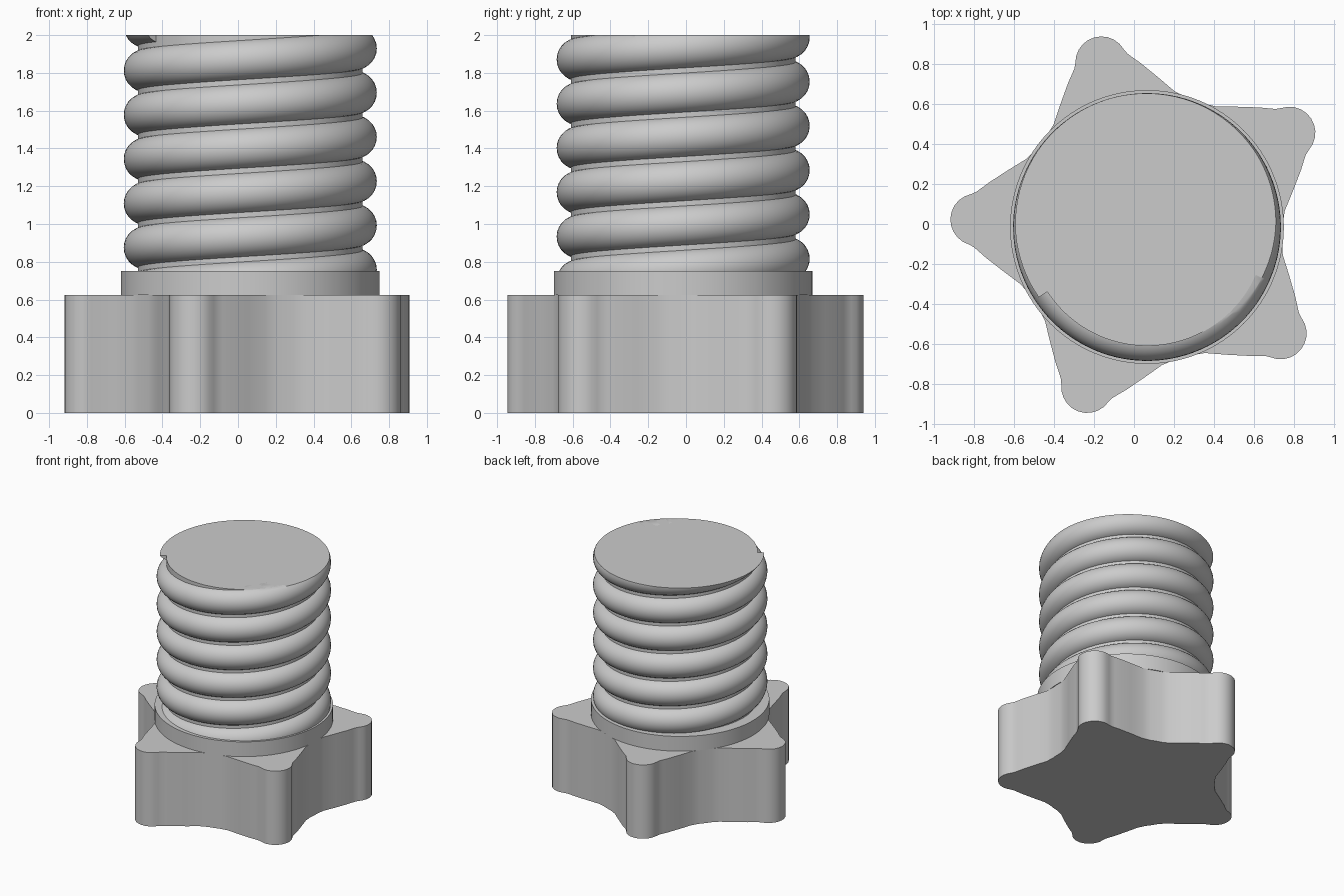
import bpy, bmesh, math
from mathutils import Vector

cube = bpy.data.objects.get("Cube")
if cube:
    bpy.data.objects.remove(cube, do_unlink=True)

CX, CY = 0.065, -0.015      # screw axis
TOP = 2.0
PITCH = 0.2345
BASE_TOP, COLLAR_TOP = 0.625, 0.75

grey = bpy.data.materials.new("plain_grey")
grey.use_nodes = True
colour = (0.6, 0.6, 0.6, 1)
grey.diffuse_color = colour
grey.node_tree.nodes["Principled BSDF"].inputs["Base Color"].default_value = colour


def finish(name, bm, angle=35):
    bmesh.ops.recalc_face_normals(bm, faces=bm.faces)
    mesh = bpy.data.meshes.new(name)
    bm.to_mesh(mesh)
    bm.free()
    mesh.materials.append(grey)
    obj = bpy.data.objects.new(name, mesh)
    obj.location = (CX, CY, 0)
    bpy.context.collection.objects.link(obj)
    bpy.ops.object.select_all(action='DESELECT')
    obj.select_set(True)
    bpy.context.view_layer.objects.active = obj
    bpy.ops.object.shade_smooth_by_angle(angle=math.radians(angle))
    return obj


def prism(name, outline, z0, z1):
    bm = bmesh.new()
    face = bm.faces.new([bm.verts.new((x, y, z0)) for x, y in outline])
    new = bmesh.ops.extrude_face_region(bm, geom=[face])["geom"]
    verts = [g for g in new if isinstance(g, bmesh.types.BMVert)]
    bmesh.ops.translate(bm, verts=verts, vec=(0, 0, z1 - z0))
    return finish(name, bm)


def circle(radius, count=128):
    return [(radius * math.cos(math.tau * i / count),
             radius * math.sin(math.tau * i / count)) for i in range(count)]


# Five-armed knob: half an arm, mirrored and repeated around the axis
half = [(0.855 + 0.13 * math.cos(math.radians(a)), 0.13 * math.sin(math.radians(a)))
        for a in range(0, 76, 15)]
half += [(0.862, 0.138), (0.838, 0.157), (0.80, 0.188), (0.71, 0.252),
         (0.62, 0.313), (0.575, 0.362)]
arm = [(x, -y) for x, y in reversed(half[1:])] + half + [(0.55, 0.40)]
star = []
for k in range(5):
    t = math.radians(33.5 + 72 * k)
    c, s = math.cos(t), math.sin(t)
    star += [(x * c - y * s, x * s + y * c) for x, y in arm]
prism("star_knob", star, 0, BASE_TOP)

# Collar and screw core
prism("collar", circle(0.685), BASE_TOP, COLLAR_TOP)
prism("screw_core", circle(0.595), COLLAR_TOP, TOP)

# Round thread swept along a helix, then trimmed flat at top and bottom
MID, R = 0.56, 0.11
SIDES, STEPS = 28, 96
START, END = 180, 213 + 360 * 6
count = int((END - START) / 360 * STEPS)
bm = bmesh.new()
rings = []
for i in range(count + 1):
    deg = START + (END - START) * i / count
    t = math.radians(deg)
    z = 0.64 + PITCH * (deg - 180) / 360
    ring = []
    for j in range(SIDES):
        a = math.tau * j / SIDES
        r = MID + R * math.cos(a)
        ring.append(bm.verts.new((r * math.cos(t), r * math.sin(t), z + R * math.sin(a))))
    rings.append(ring)
for a, b in zip(rings, rings[1:]):
    for j in range(SIDES):
        k = (j + 1) % SIDES
        bm.faces.new((a[j], a[k], b[k], b[j]))
bm.faces.new(rings[0])
bm.faces.new(rings[-1])
bmesh.ops.recalc_face_normals(bm, faces=bm.faces)
for z, up in ((TOP, 1), (BASE_TOP + 0.01, -1)):
    cut = bmesh.ops.bisect_plane(bm, geom=bm.verts[:] + bm.edges[:] + bm.faces[:],
                                 plane_co=(0, 0, z), plane_no=(0, 0, up),
                                 clear_outer=True)["geom_cut"]
    edges = [g for g in cut if isinstance(g, bmesh.types.BMEdge)]
    bmesh.ops.triangle_fill(bm, edges=edges, use_beauty=True, normal=Vector((0, 0, up)))
finish("screw_thread", bm)
